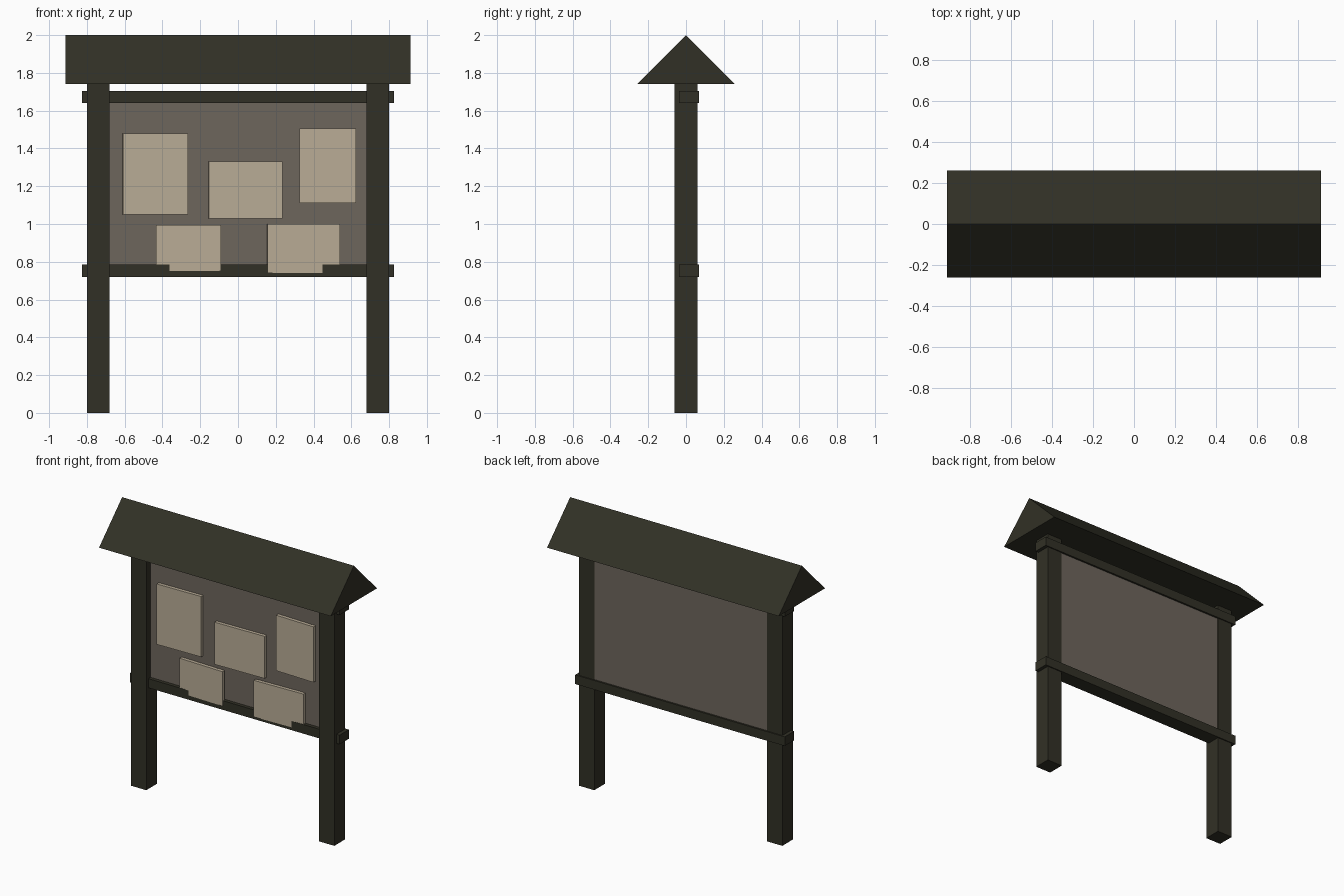
import bpy
from mathutils import Matrix

cube = bpy.data.objects.get("Cube")
if cube:
    bpy.data.objects.remove(cube, do_unlink=True)


def material(name, color):
    mat = bpy.data.materials.new(name)
    mat.use_nodes = True
    mat.diffuse_color = (*color, 1)
    bsdf = mat.node_tree.nodes["Principled BSDF"]
    bsdf.inputs["Base Color"].default_value = (*color, 1)
    bsdf.inputs["Roughness"].default_value = 0.9
    return mat


wood = material("dark wood", (0.031, 0.030, 0.019))
backing = material("grey brown board", (0.155, 0.132, 0.108))
paper = material("old paper", (0.485, 0.413, 0.305))


def mesh_object(name, verts, faces, mat):
    mesh = bpy.data.meshes.new(name)
    mesh.from_pydata(verts, [], faces)
    mesh.materials.append(mat)
    obj = bpy.data.objects.new(name, mesh)
    bpy.context.collection.objects.link(obj)
    return obj


def prism(name, profile, x0, x1, mat):
    """Extrude a counter-clockwise (y, z) profile along x."""
    n = len(profile)
    verts = [(x, y, z) for x in (x0, x1) for y, z in profile]
    faces = [tuple(reversed(range(n))), tuple(range(n, 2 * n))]
    faces += [(i, (i + 1) % n, n + (i + 1) % n, n + i) for i in range(n)]
    return mesh_object(name, verts, faces, mat)


def box(name, x, y, z, mat):
    (y0, y1), (z0, z1) = y, z
    return prism(name, [(y0, z0), (y1, z0), (y1, z1), (y0, z1)], *x, mat)


# Two square posts
for name, side in (("left_post", 1), ("right_post", -1)):
    c = side * 0.74
    box(name, (c - 0.06, c + 0.06), (-0.06, 0.06), (0, 1.745), wood)

# Rails running through the posts
for name, z in (("bottom_rail", (0.72, 0.785)), ("top_rail", (1.64, 1.705))):
    box(name, (-0.825, 0.825), (-0.037, 0.068), z, wood)

# Backing board between posts and rails
box("notice_board", (-0.69, 0.69), (-0.012, 0.055), (0.74, 1.68), backing)

# Solid gabled roof
prism("roof", [(-0.26, 1.74), (0.26, 1.74), (0, 2)], -0.912, 0.912, wood)

# Pinned sheets: x range, z range, slight turn about the vertical
sheets = [
    ((-0.61, -0.265), (1.05, 1.48), 0.02),
    ((-0.155, 0.235), (1.03, 1.33), 0.02),
    ((0.325, 0.625), (1.11, 1.505), -0.03),
    ((-0.435, -0.09), (0.75, 0.995), -0.03),
    ((0.155, 0.54), (0.74, 1.0), 0.03),
]
for i, ((x0, x1), z, turn) in enumerate(sheets, 1):
    half = (x1 - x0) / 2
    sheet = box(f"paper_sheet_{i}", (-half, half), (-0.012, 0.012), z, paper)
    sheet.data.transform(Matrix.Translation(((x0 + x1) / 2, -0.028, 0))
                         @ Matrix.Rotation(turn, 4, "Z"))
